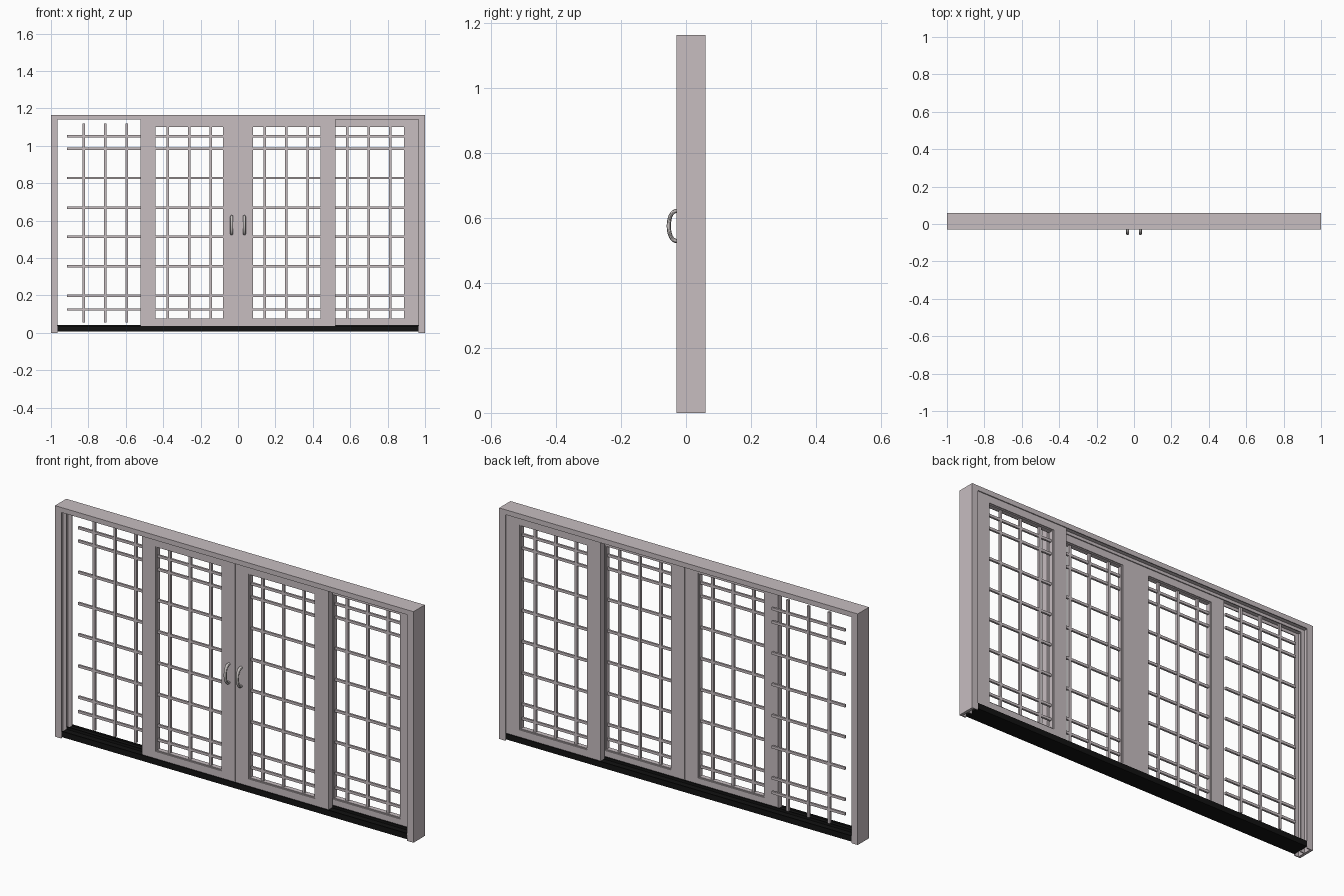
import bpy, bmesh, math

if "Cube" in bpy.data.objects:
    bpy.data.objects.remove(bpy.data.objects["Cube"])


def material(name, rgb):
    m = bpy.data.materials.new(name)
    m.diffuse_color = (*rgb, 1)
    m.use_nodes = True
    m.node_tree.nodes["Principled BSDF"].inputs["Base Color"].default_value = m.diffuse_color
    return m


GREY = material("warm grey paint", (0.57, 0.51, 0.53))
BLACK = material("black sill", (0.006, 0.006, 0.006))
METAL = material("handle metal", (0.55, 0.52, 0.51))


def finish(name, bm, mat):
    bmesh.ops.recalc_face_normals(bm, faces=bm.faces)
    me = bpy.data.meshes.new(name)
    bm.to_mesh(me)
    bm.free()
    me.materials.append(mat)
    ob = bpy.data.objects.new(name, me)
    bpy.context.collection.objects.link(ob)
    return ob


def loft(name, sections, mat, closed=False):
    """Skin a list of equal-length point loops; cap the ends unless closed."""
    bm = bmesh.new()
    loops = [[bm.verts.new(p) for p in s] for s in sections]
    n = len(loops[0])
    pairs = list(zip(loops, loops[1:])) + ([(loops[-1], loops[0])] if closed else [])
    for a, b in pairs:
        for i in range(n):
            j = (i + 1) % n
            bm.faces.new((a[i], a[j], b[j], b[i]))
    if not closed:
        bm.faces.new(loops[0])
        bm.faces.new(loops[-1])
    return finish(name, bm, mat)


def add_box(bm, x0, x1, y0, y1, z0, z1):
    vs = bmesh.ops.create_cube(bm, size=1)["verts"]
    for v in vs:
        v.co = (x1 if v.co.x > 0 else x0, y1 if v.co.y > 0 else y0, z1 if v.co.z > 0 else z0)


# Frame cross-section: a web with three fins that form two tracks (depth share, y)
H = 1.165
FINS = [(-0.03, -0.025), (0.0125, 0.0175), (0.055, 0.06)]


def comb(web, tips):
    pts = [(0, -0.03)]
    for (y0, y1), t in zip(FINS, tips):
        pts += [(web, y0)] if y0 > -0.03 else []
        pts += [(t, y0), (t, y1)]
        pts += [(web, y1)] if y1 < 0.06 else []
    return pts + [(0, 0.06)]


# Outer frame: two jambs and the head, mitred in one sweep
prof = comb(0.4, (1, 1, 1))
jw, hw = 0.035, 0.025
loft("outer_frame", [
    [(sx * (1 - f * jw), y, H - f * hw if top else 0) for f, y in prof]
    for sx, top in ((-1, 0), (-1, 1), (1, 1), (1, 0))], GREY)

# Sill with raised tracks
loft("sill", [[(x, y, 0.008 + d) for d, y in comb(0.022, (0.029, 0.035, 0.029))]
              for x in (-0.966, 0.966)], BLACK)


def panel(name, x0, x1, z0, z1, o0, o1, y0, y1):
    """Mitred panel frame around the opening o0..o1 with a small stepped bead."""
    b, p0, p1 = 0.005, 0.077, 1.10
    prof = [(0, 0, y0), (1, -b, y0), (1, -b, y0 + b), (1, 0, y0 + b),
            (1, 0, y1 - b), (1, -b, y1 - b), (1, -b, y1), (0, 0, y1)]
    secs = []
    for right, top in ((0, 0), (0, 1), (1, 1), (1, 0)):
        xo, xi, sx = (x1, o1, -1) if right else (x0, o0, 1)
        zo, zi, sz = (z1, p1, -1) if top else (z0, p0, 1)
        secs.append([(xo + f * (xi - xo) + d * sx, y, zo + f * (zi - zo) + d * sz)
                     for f, d, y in prof])
    loft(name, secs, GREY, closed=True)


def grille(name, cx, y):
    """Three upright bars crossed by eight rails."""
    bm = bmesh.new()
    w, d = 0.0065, 0.006
    for dx in (-0.115, 0, 0.115):
        add_box(bm, cx + dx - w, cx + dx + w, y - d, y + d, 0.055, 1.12)
    for z in (0.125, 0.198, 0.355, 0.513, 0.67, 0.828, 0.985, 1.052):
        add_box(bm, cx - 0.205, cx + 0.205, y - d + 0.001, y + d - 0.001, z - w, z + w)
    finish(name, bm, GREY)


FRONT, BACK = (-0.023, 0.011), (0.019, 0.053)
fy, by = sum(FRONT) / 2, sum(BACK) / 2

# Two sliding doors in the front track
panel("left_door", -0.52, -0.001, 0.034, 1.148, -0.44, -0.08, *FRONT)
panel("right_door", 0.001, 0.52, 0.034, 1.148, 0.08, 0.44, *FRONT)
grille("left_door_grille", -0.261, fy)
grille("right_door_grille", 0.259, fy)

# Back track: framed fixed panel on the right, bare grille on the left
panel("right_fixed_panel", 0.44, 0.98, 0.034, 1.148, 0.52, 0.887, *BACK)
grille("right_fixed_grille", 0.70, by)
grille("left_fixed_grille", -0.71, by)

# D-shaped pull handles
for side, x in (("left", -0.034), ("right", 0.034)):
    secs, n, k, r = [], 20, 12, 0.0065
    for i in range(n + 1):
        t = math.pi * (i / n - 0.5)
        c, s = max(math.cos(t), 0) ** 0.7, math.sin(t)
        y, z = -0.022 - 0.031 * c, 0.576 + 0.047 * s
        secs.append([(x + r * 1.15 * math.cos(a), y - r * math.sin(a) * math.cos(t),
                      z + r * math.sin(a) * math.sin(t))
                     for a in (2 * math.pi * q / k for q in range(k))])
    ob = loft(side + "_handle", secs, METAL)
    bpy.ops.object.select_all(action="DESELECT")
    ob.select_set(True)
    bpy.context.view_layer.objects.active = ob
    bpy.ops.object.shade_smooth_by_angle()
